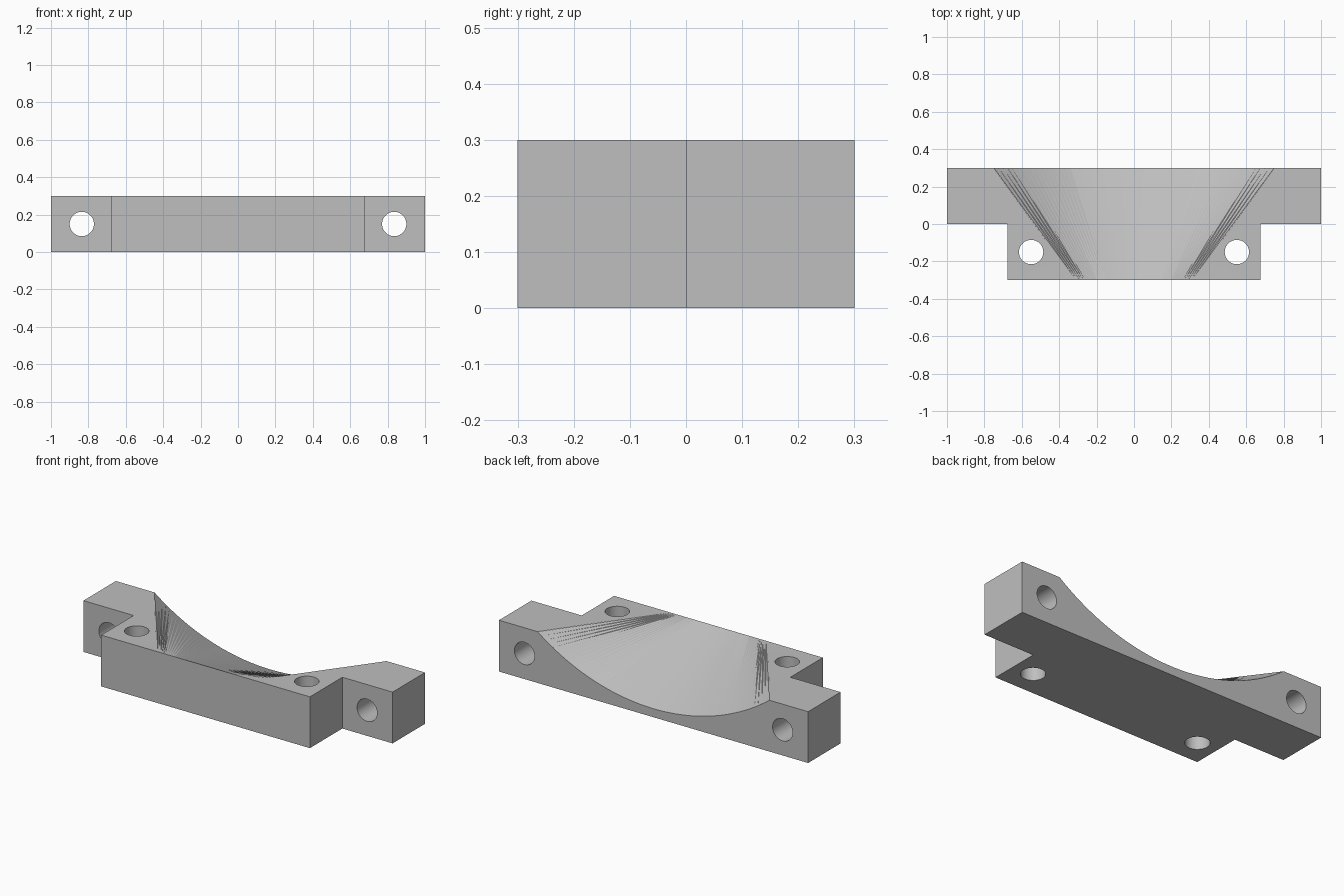
import bpy, bmesh, math
from mathutils import Matrix

if "Cube" in bpy.data.objects:
    bpy.data.objects.remove(bpy.data.objects["Cube"])

HEIGHT, DEPTH = 0.3, 0.6
HOLE_RADIUS, HOLE_SIDES = 0.065, 48

grey = bpy.data.materials.new("plain grey")
grey.use_nodes = True
colour = (0.52, 0.52, 0.52, 1)
grey.diffuse_color = colour
grey.node_tree.nodes["Principled BSDF"].inputs["Base Color"].default_value = colour


def make_object(name, bm):
    bmesh.ops.recalc_face_normals(bm, faces=bm.faces)
    mesh = bpy.data.meshes.new(name)
    bm.to_mesh(mesh)
    bm.free()
    mesh.materials.append(grey)
    obj = bpy.data.objects.new(name, mesh)
    bpy.context.collection.objects.link(obj)
    return obj


# T-shaped block: narrow front, wide wings at the back
half = [(0.675, -0.3), (0.675, 0), (1, 0), (1, 0.3)]
outline = half + [(-x, y) for x, y in reversed(half)]
bm = bmesh.new()
base = bm.faces.new([bm.verts.new((x, y, 0)) for x, y in outline])
top = bmesh.ops.extrude_face_region(bm, geom=[base])["geom"]
bmesh.ops.translate(bm, vec=(0, 0, HEIGHT),
                    verts=[v for v in top if isinstance(v, bmesh.types.BMVert)])
block = make_object("bracket_block", bm)


# Scoop: ruled from a wide arc at the back to a short flat line at the front
def scoop_cutter():
    width, sag, front_width, steps = 0.75, 0.25, 0.31, 64
    radius = (width ** 2 + sag ** 2) / (2 * sag)
    back_y, front_y, lip = 0.3, -0.299, HEIGHT + 0.0005
    bm = bmesh.new()
    low, high = [], []
    for end in (-0.03, 1):
        row = []
        for i in range(steps + 1):
            t = 1.03 * (2 * i / steps - 1)
            arc_x = width * t
            arc_z = HEIGHT - sag + radius - math.sqrt(radius ** 2 - arc_x ** 2)
            row.append((arc_x + end * (front_width * t - arc_x),
                        back_y + end * (front_y - back_y),
                        arc_z + end * (lip - arc_z)))
        low.append([bm.verts.new(p) for p in row])
        high.append([bm.verts.new((x, y, 0.5)) for x, y, z in row])
    for i in range(steps):
        for a, b in ((low[0], low[1]), (high[0], high[1]),
                     (low[0], high[0]), (low[1], high[1])):
            bm.faces.new((a[i], a[i + 1], b[i + 1], b[i]))
    for i in (0, steps):
        bm.faces.new((low[0][i], low[1][i], high[1][i], high[0][i]))
    bmesh.ops.recalc_face_normals(bm, faces=bm.faces)
    bmesh.ops.triangulate(bm, faces=bm.faces)
    return make_object("scoop_cutter", bm)


# Bolt holes: two upright through the front, two front-to-back through the wings
def hole_cutter():
    bm = bmesh.new()
    for side in (-1, 1):
        upright = Matrix.Translation((side * 0.55, -0.15, HEIGHT / 2))
        level = (Matrix.Translation((side * 0.835, 0.15, HEIGHT / 2))
                 @ Matrix.Rotation(math.pi / 2, 4, 'X'))
        for matrix in (upright, level):
            bmesh.ops.create_cone(bm, cap_ends=True, segments=HOLE_SIDES,
                                  radius1=HOLE_RADIUS, radius2=HOLE_RADIUS,
                                  depth=0.4, matrix=matrix)
    return make_object("hole_cutter", bm)


cutters = [scoop_cutter(), hole_cutter()]
for cutter in cutters:
    cut = block.modifiers.new(cutter.name, 'BOOLEAN')
    cut.operation, cut.solver, cut.object = 'DIFFERENCE', 'EXACT', cutter

# Bake the cuts, then drop the cutters
bpy.context.view_layer.update()
graph = bpy.context.evaluated_depsgraph_get()
baked = bpy.data.meshes.new_from_object(block.evaluated_get(graph))
block.modifiers.clear()
block.data = baked
for cutter in cutters:
    bpy.data.objects.remove(cutter)

bpy.ops.object.select_all(action='DESELECT')
block.select_set(True)
bpy.context.view_layer.objects.active = block
bpy.ops.object.shade_smooth_by_angle(angle=math.radians(15))
